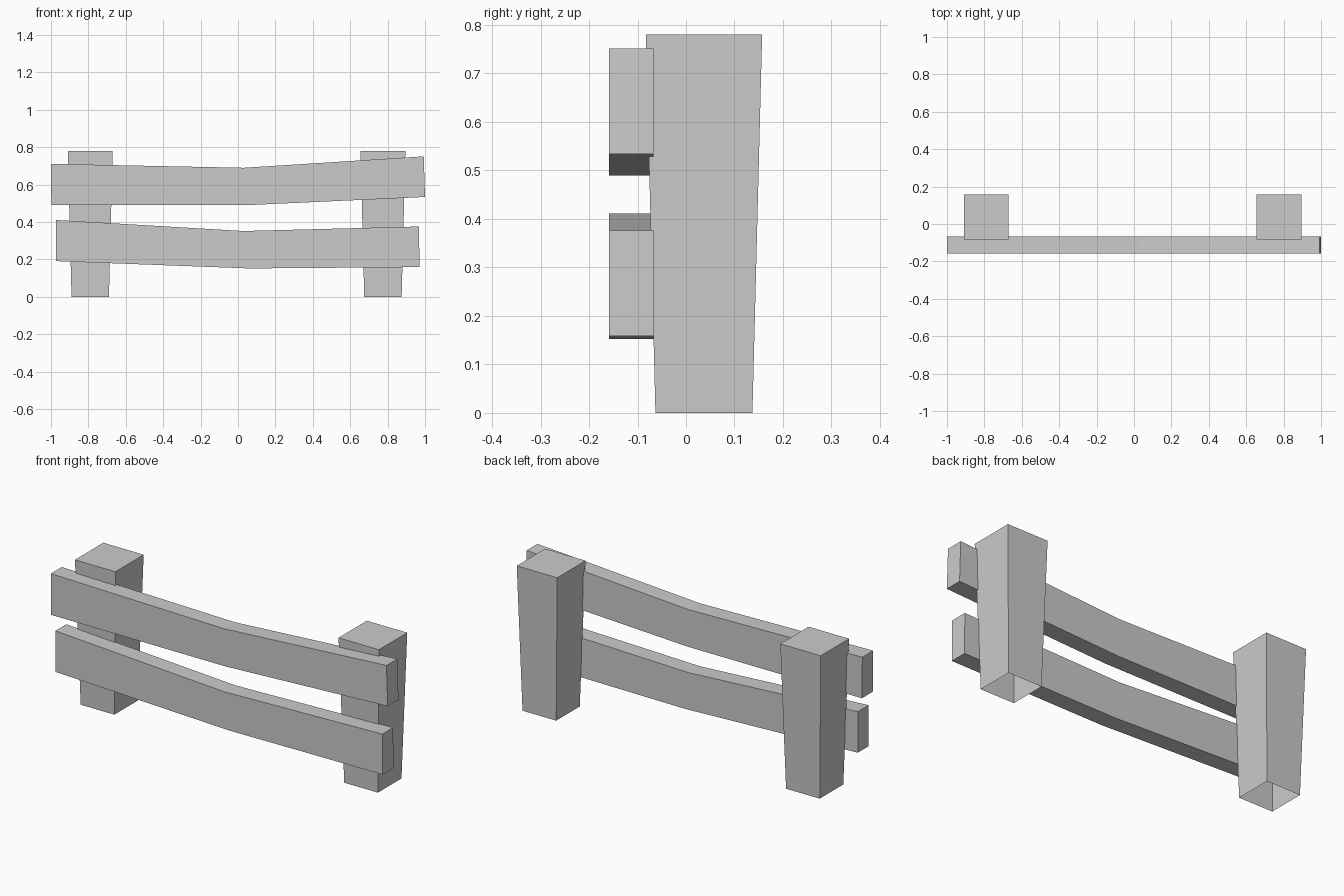
import bpy
import bmesh

cube = bpy.data.objects.get("Cube")
if cube:
    bpy.data.objects.remove(cube, do_unlink=True)

# Single flat grey
grey = bpy.data.materials.new("plain_grey")
colour = (0.6, 0.6, 0.6, 1)
grey.diffuse_color = colour
grey.use_nodes = True
grey.node_tree.nodes["Principled BSDF"].inputs["Base Color"].default_value = colour


def finish(name, bm):
    bmesh.ops.recalc_face_normals(bm, faces=bm.faces)
    mesh = bpy.data.meshes.new(name)
    bm.to_mesh(mesh)
    bm.free()
    mesh.materials.append(grey)
    obj = bpy.data.objects.new(name, mesh)
    bpy.context.collection.objects.link(obj)
    return obj


def make_post(name, x, y=0.037, height=0.78, foot=0.1, head=0.12):
    """Square post widening upward, open underneath."""
    bm = bmesh.new()
    corners = [(-1, -1), (1, -1), (1, 1), (-1, 1)]
    low, high = [[bm.verts.new((x + r * i, y + r * j, z)) for i, j in corners]
                 for r, z in ((foot, 0), (head, height))]
    bm.faces.new(high)
    for k in range(4):
        n = (k + 1) % 4
        bm.faces.new((low[k], low[n], high[n], high[k]))
    finish(name, bm)


def make_rail(name, top, bottom, front=-0.159, back=-0.067):
    """Sagging plank: matching top and bottom edges given as (x, z)."""
    bm = bmesh.new()
    rings = []
    for (xt, zt), (xb, zb) in zip(top, bottom):
        rings.append([bm.verts.new(p) for p in (
            (xt, front, zt), (xt, back, zt), (xb, back, zb), (xb, front, zb))])
    for a, b in zip(rings, rings[1:]):
        for k in range(4):
            n = (k + 1) % 4
            bm.faces.new((a[k], a[n], b[n], b[k]))
    bm.faces.new(rings[0])
    bm.faces.new(rings[-1])
    finish(name, bm)


# Posts
make_post("right_post", -0.79)
make_post("left_post", 0.775)

# Rails
make_rail("upper_rail",
          [(-1.0, 0.711), (0.03, 0.69), (0.993, 0.751)],
          [(-0.998, 0.49), (0.04, 0.49), (1.0, 0.534)])
make_rail("lower_rail",
          [(-0.973, 0.411), (0.03, 0.352), (0.968, 0.376)],
          [(-0.973, 0.191), (0.06, 0.152), (0.97, 0.159)])
